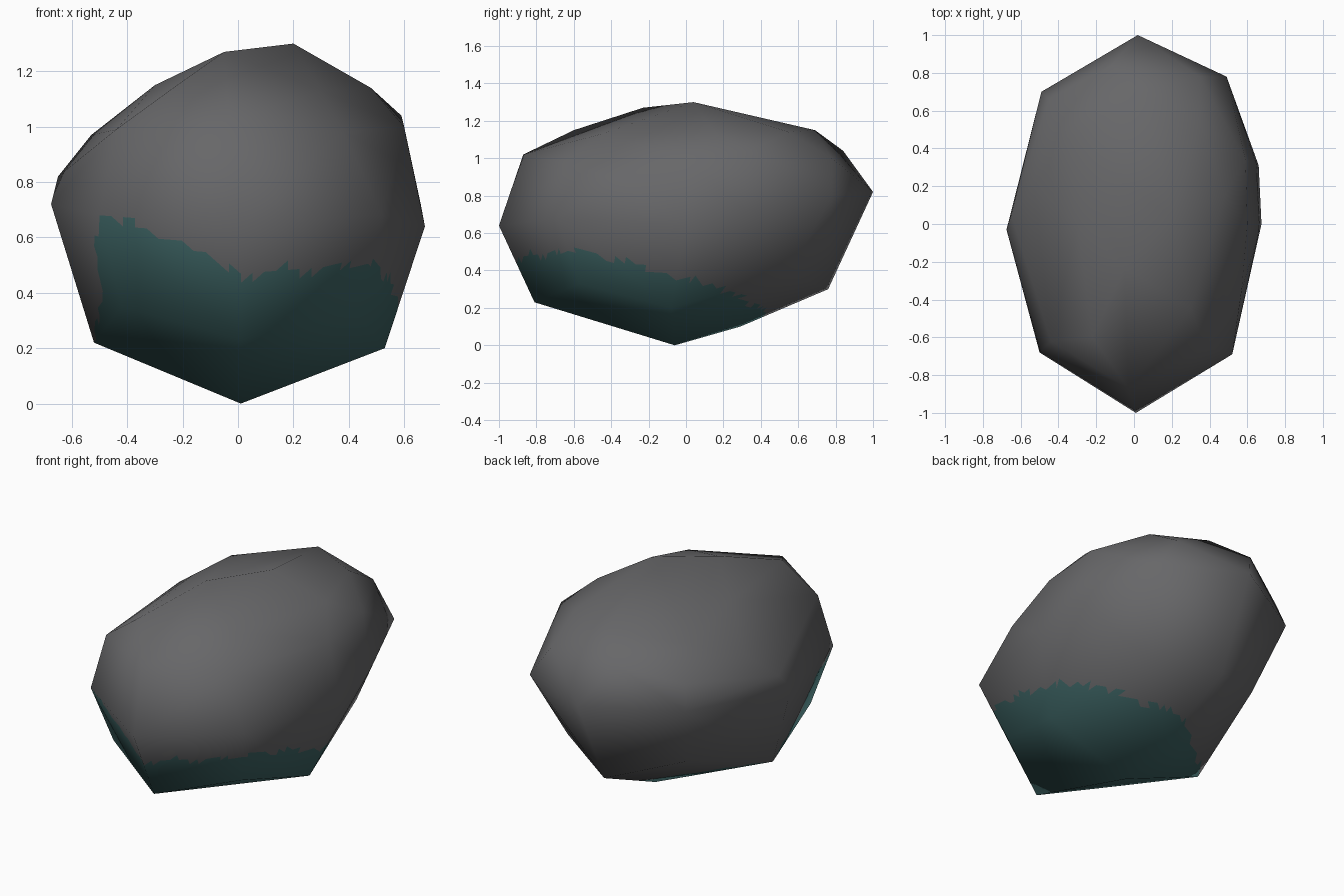
import bpy, bmesh, math
from mathutils import Vector

if "Cube" in bpy.data.objects:
    bpy.data.objects.remove(bpy.data.objects["Cube"])

# Boulder corner points: a lopsided rounded block
POINTS = [
    # centres of the six sides
    (.01, -.06, 0), (.2, .04, 1.3), (.675, 0, .64), (-.675, -.03, .72), (.01, -1, .64), (.02, 1, .82),
    # lower ring and underside
    (.53, -.08, .2), (-.52, -.08, .22), (.01, -.81, .23), (.01, .76, .3), (0, .29, .1),
    (.42, -.57, .33), (-.42, -.58, .35), (.4, .55, .38), (-.38, .54, .42),
    # upright edges
    (.52, -.69, .68), (-.5, -.68, .68), (.49, .78, .8), (-.49, .7, .81),
    # upper shoulders
    (.59, .34, 1.04), (.6, 0, 1.0), (.57, -.35, .88), (.66, .31, .72), (-.65, .05, .82),
    (-.44, -.62, .99), (.38, -.65, .98), (-.03, -.87, 1.02), (-.53, .2, .97), (-.45, .66, .95),
    (-.12, .84, 1.04), (.35, .78, 1.0),
    # crown
    (.48, .15, 1.14), (.05, .69, 1.15), (-.36, .45, 1.08), (-.22, -.6, 1.15), (-.05, -.23, 1.27),
    (.3, -.45, 1.13), (-.3, 0, 1.15), (.35, .55, 1.14),
]

def flat_material(name, rgb):
    m = bpy.data.materials.new(name)
    m.diffuse_color = (*rgb, 1)
    m.use_nodes = True
    m.node_tree.nodes["Principled BSDF"].inputs["Base Color"].default_value = m.diffuse_color
    return m

def profile(x, pts):
    """Piecewise linear height along x."""
    if x <= pts[0][0]:
        return pts[0][1]
    for (a, ha), (b, hb) in zip(pts, pts[1:]):
        if x <= b:
            return ha + (hb - ha) * (x - a) / (b - a)
    return pts[-1][1]

def is_mossy(c):
    """Teal patch on the lower front, right and underside."""
    x, y, z = c
    wobble = .012 * math.sin(23 * x + 17 * y) + .008 * math.sin(51 * x - 37 * y)
    top = profile(x, [(-.5, .66), (-.37, .66), (-.2, .57), (0, .465), (.45, .5)])
    top -= .3 * max(0, y + .5)
    return (x > -.505 + wobble and z < top + wobble
            and y < .42 + min(0, .9 * x) + wobble)

# Hull of the points
bm = bmesh.new()
for p in POINTS:
    bm.verts.new(p)
bmesh.ops.convex_hull(bm, input=bm.verts[:])
bmesh.ops.delete(bm, geom=[v for v in bm.verts if not v.link_faces], context='VERTS')
bmesh.ops.triangulate(bm, faces=bm.faces[:])
bmesh.ops.recalc_face_normals(bm, faces=bm.faces[:])
bm.normal_update()

# Keep the big facets' smooth normals while splitting them finely for the patch edge
layer = bm.verts.layers.float_vector.new("soft")
for v in bm.verts:
    v[layer] = v.normal
bmesh.ops.subdivide_edges(bm, edges=bm.edges[:], cuts=11, use_grid_fill=True)
bmesh.ops.triangulate(bm, faces=bm.faces[:])
bm.verts.index_update()
normals = [Vector(v[layer]).normalized() for v in bm.verts]
bm.verts.layers.float_vector.remove(bm.verts.layers.float_vector["soft"])
for f in bm.faces:
    f.smooth = True
    f.material_index = 1 if is_mossy(f.calc_center_median()) else 0

mesh = bpy.data.meshes.new("boulder")
bm.to_mesh(mesh)
bm.free()
mesh.materials.append(flat_material("stone grey", (.135, .135, .14)))
mesh.materials.append(flat_material("dark teal", (.048, .13, .13)))
mesh.normals_split_custom_set_from_vertices(normals)
boulder = bpy.data.objects.new("boulder", mesh)
bpy.context.collection.objects.link(boulder)
